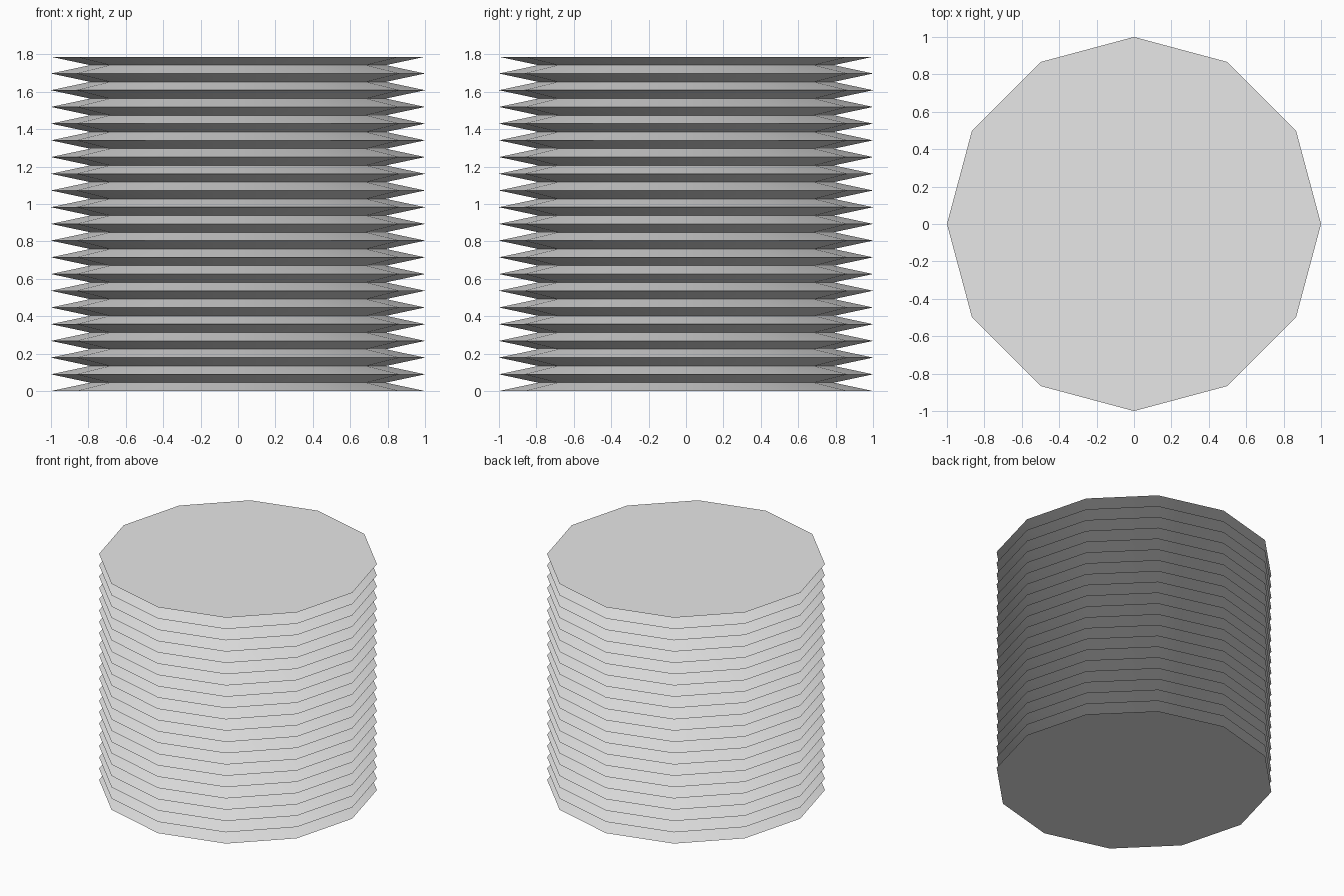
import bpy
import bmesh
from math import cos, sin, tau, radians

cube = bpy.data.objects.get("Cube")
if cube:
    bpy.data.objects.remove(cube, do_unlink=True)

SIDES = 12
FOLDS = 20
HEIGHT = 1.787
RIDGE, VALLEY = 1.0, 0.79

# Single light grey
grey = bpy.data.materials.new("light grey")
grey.use_nodes = True
colour = (0.8, 0.8, 0.8, 1)
grey.diffuse_color = colour
grey.node_tree.nodes["Principled BSDF"].inputs["Base Color"].default_value = colour


def ring(bm, radius, z):
    """Twelve-sided loop of vertices."""
    return [bm.verts.new((radius * cos(tau * i / SIDES), radius * sin(tau * i / SIDES), z))
            for i in range(SIDES)]


# Pleated column: alternating ridge and valley rings
bm = bmesh.new()
steps = FOLDS * 2
rings = [ring(bm, VALLEY if k % 2 else RIDGE, HEIGHT * k / steps) for k in range(steps + 1)]
for low, high in zip(rings, rings[1:]):
    for i in range(SIDES):
        j = (i + 1) % SIDES
        bm.faces.new((low[i], low[j], high[j], high[i]))

# Flat end caps
bm.faces.new(rings[0][::-1])
bm.faces.new(rings[-1])

mesh = bpy.data.meshes.new("pleated_bellows")
bm.to_mesh(mesh)
bm.free()
mesh.materials.append(grey)
bellows = bpy.data.objects.new("pleated_bellows", mesh)
bpy.context.collection.objects.link(bellows)

# Soft round the column, sharp at every fold
bpy.ops.object.select_all(action="DESELECT")
bellows.select_set(True)
bpy.context.view_layer.objects.active = bellows
# Folded edges are all far sharper than the small turn between neighbouring sides
bpy.ops.object.shade_smooth_by_angle(angle=radians(20))
